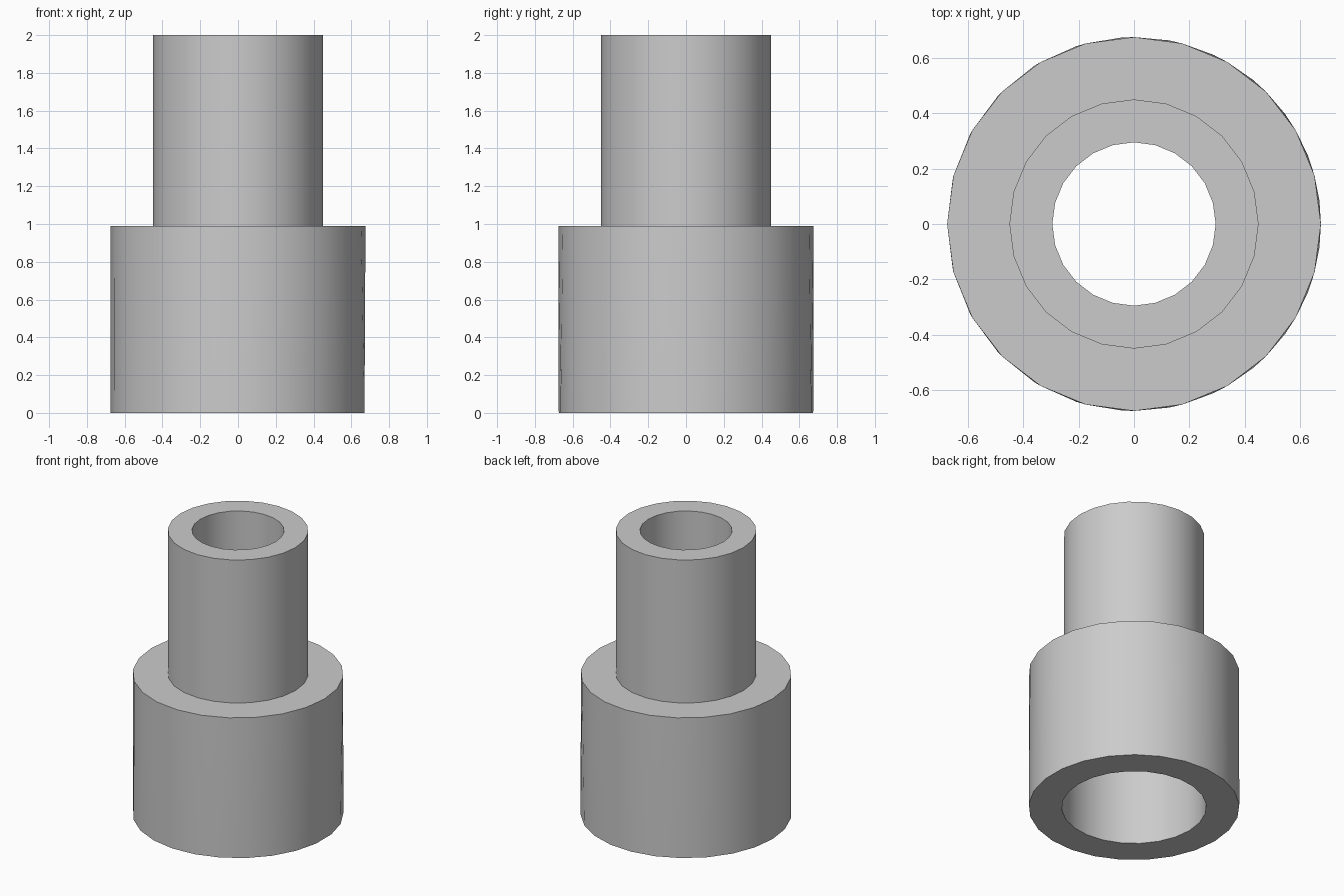
import bpy, bmesh, math

cube = bpy.data.objects.get("Cube")
if cube:
    bpy.data.objects.remove(cube, do_unlink=True)

# Dimensions
BODY_R, NECK_R, BORE_R, SOCKET_R = 0.675, 0.45, 0.295, 0.463
SHOULDER_Z, TOP_Z, SOCKET_Z = 0.99, 2.0, 0.8
SIDES = 24


def ring(bm, radius, z, sides=SIDES):
    """Circle of vertices starting on the -x side."""
    step = 2 * math.pi / sides
    return [bm.verts.new((-radius * math.cos(i * step), -radius * math.sin(i * step), z))
            for i in range(sides)]


def skin(bm, a, b):
    """Join two rings, with triangles where their side counts differ."""
    i = j = 0
    na, nb = len(a), len(b)
    while i < na or j < nb:
        a0, a1 = a[i % na], a[(i + 1) % na]
        b0, b1 = b[j % nb], b[(j + 1) % nb]
        gap = (i + 1) * nb - (j + 1) * na
        if gap == 0:
            bm.faces.new((a0, a1, b1, b0))
            i, j = i + 1, j + 1
        elif gap < 0:
            bm.faces.new((a0, a1, b0))
            i += 1
        else:
            bm.faces.new((a0, b1, b0))
            j += 1


# Stepped tube: wide body, narrow neck, through bore with a wider socket below
bm = bmesh.new()
rings = [
    ring(bm, BODY_R, 0, SIDES + 1),
    ring(bm, BODY_R, SHOULDER_Z),
    ring(bm, NECK_R, SHOULDER_Z),
    ring(bm, NECK_R, TOP_Z),
    ring(bm, BORE_R, TOP_Z),
    ring(bm, BORE_R, SOCKET_Z),
    ring(bm, SOCKET_R, SOCKET_Z),
    ring(bm, SOCKET_R, 0),
]
for k, lower in enumerate(rings):
    skin(bm, lower, rings[(k + 1) % len(rings)])
bmesh.ops.recalc_face_normals(bm, faces=bm.faces)

mesh = bpy.data.meshes.new("pipe_reducer")
bm.to_mesh(mesh)
bm.free()
reducer = bpy.data.objects.new("pipe_reducer", mesh)
bpy.context.collection.objects.link(reducer)

# Plain grey material
grey = bpy.data.materials.new("light_grey")
grey.use_nodes = True
colour = (0.6, 0.6, 0.6, 1)
grey.diffuse_color = colour
grey.node_tree.nodes["Principled BSDF"].inputs["Base Color"].default_value = colour
mesh.materials.append(grey)

# Smooth round walls, crisp rims
bpy.ops.object.select_all(action="DESELECT")
reducer.select_set(True)
bpy.context.view_layer.objects.active = reducer
bpy.ops.object.shade_smooth_by_angle(angle=math.radians(35))
